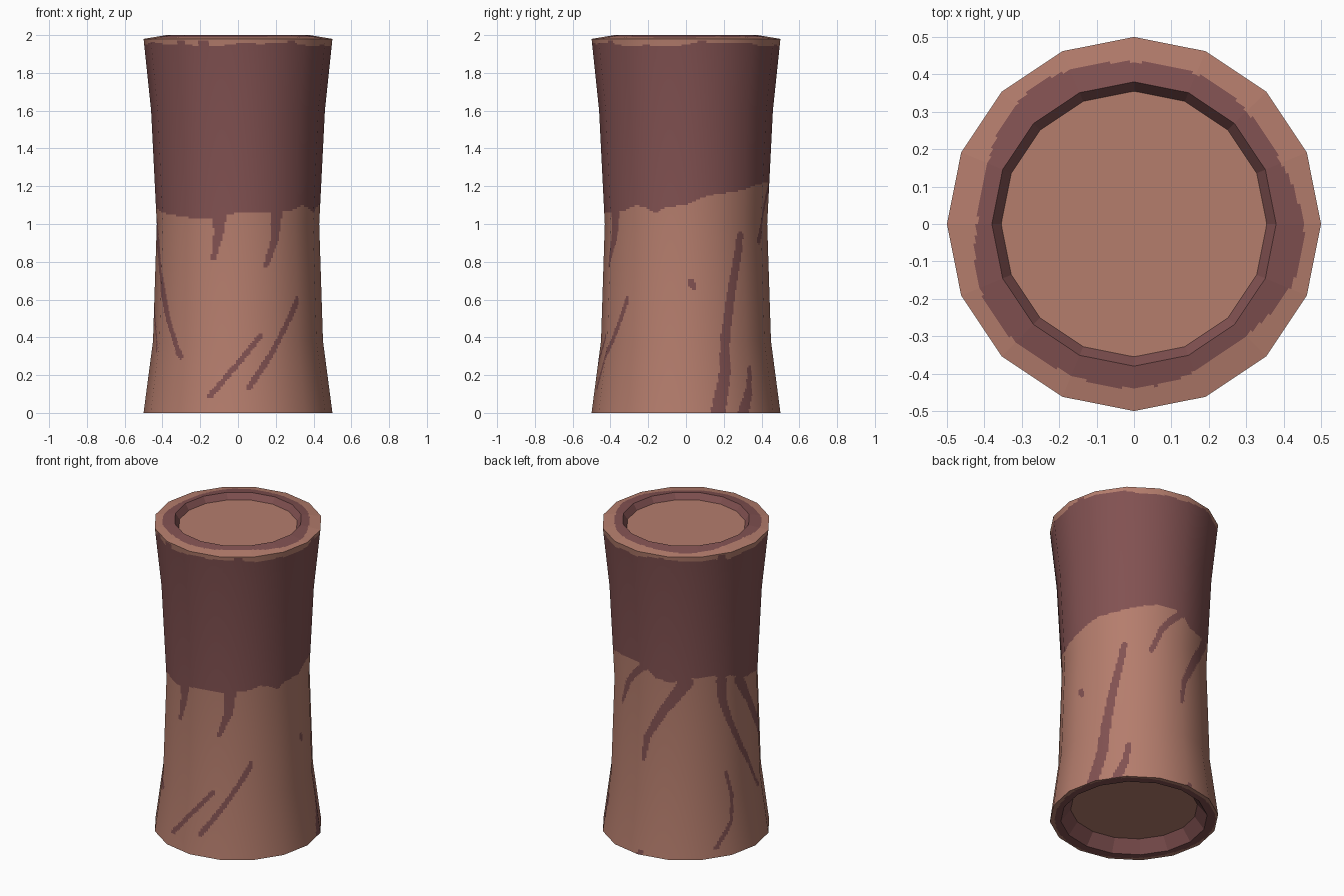
import bpy
import math
from mathutils import Vector

if "Cube" in bpy.data.objects:
    bpy.data.objects.remove(bpy.data.objects["Cube"])

SIDES, SUB = 16, 16          # 16 flat sides, each finely split so paint edges are clean
COLS = SIDES * SUB


def material(name, rgb):
    m = bpy.data.materials.new(name)
    m.diffuse_color = (*rgb, 1)
    m.use_nodes = True
    m.node_tree.nodes["Principled BSDF"].inputs["Base Color"].default_value = m.diffuse_color
    return m


clay = material("worn clay", (0.46, 0.205, 0.152))
paint = material("maroon paint", (0.222, 0.083, 0.083))

# closed profile: radius, height, rows leading to this point, kind of surface
PROFILE = [
    (0.377, 0.075, 0, ""), (0.435, 0.0, 1, "recess"), (0.5, 0.0, 8, "foot"),
    (0.45, 0.38, 38, "wall"), (0.43, 1.0, 62, "wall"), (0.46, 1.6, 60, "wall"),
    (0.5, 1.98, 50, "wall"), (0.38, 2.0, 16, "rim"), (0.355, 1.962, 1, "recess"),
]

# lower edge of the painted band: angle (degrees, -90 is the front), height
BAND = [
    (-172, 1.08), (-160, 1.06), (-135, 1.04), (-112, 1.025), (-90, 1.06), (-70, 1.06),
    (-50, 1.07), (-38, 1.10), (-27, 1.08), (-22, 1.055), (-15, 1.09), (0, 1.10),
    (15, 1.15), (40, 1.175), (60, 1.21), (80, 1.225), (90, 1.21), (100, 1.14),
    (113, 1.13), (136, 1.165), (149, 1.155), (162, 1.14), (175, 1.09),
]

# drips and streaks: start half width, end half width, then (angle, height) points
STREAKS = [
    (0.040, 0.014, [(-103, 1.06), (-104, 0.95), (-107.5, 0.82)]),
    (0.040, 0.013, [(-61, 1.08), (-62.5, 0.93), (-70, 0.78)]),
    (0.016, 0.015, [(-45, 0.60), (-50, 0.52), (-61, 0.385), (-83, 0.135)]),
    (0.014, 0.015, [(-75, 0.405), (-108, 0.09)]),
    (0.020, 0.036, [(42, 0.94), (40, 0.85), (33, 0.62), (28, 0.4), (26, 0.2), (20, 0)]),
    (0.012, 0.030, [(46, 0.24), (44, 0.12), (38, 0)]),
    (0.026, 0.016, [(90, 1.205), (82, 1.15), (73, 1.07), (64, 0.91)]),
    (0.045, 0.014, [(125, 1.13), (116, 1.03), (107, 0.94), (93, 0.75), (90, 0.60)]),
    (0.034, 0.012, [(154, 1.12), (155, 1.0), (161, 0.86), (176, 0.61), (197, 0.33)]),
    (0.035, 0.016, [(172, 1.09), (188, 0.89), (202, 0.70), (212, 0.5), (228, 0.30)]),
    (0.013, 0.013, [(157, 0.52), (162.5, 0.37), (160, 0.21), (147, 0.06)]),
    (0.022, 0.014, [(3.5, 0.69), (5.5, 0.665)]),
    (0.015, 0.015, [(92, 0.02), (91, 0)]),
]


def wrap(d):
    return (d + 180) % 360 - 180


def band_edge(a):
    pts = [(BAND[-1][0] - 360, BAND[-1][1])] + BAND + [(BAND[0][0] + 360, BAND[0][1])]
    for (a0, z0), (a1, z1) in zip(pts, pts[1:]):
        if a0 <= a <= a1:
            return z0 + (z1 - z0) * (a - a0) / (a1 - a0)
    return 1.1


def in_streak(a, z):
    k = math.radians(0.445)      # degrees to distance round the wall
    for w0, w1, pts in STREAKS:
        if not pts[-1][1] - 0.05 < z < pts[0][1] + 0.05:
            continue
        n = len(pts) - 1
        for i in range(n):
            (a0, z0), (a1, z1) = pts[i], pts[i + 1]
            px, pz = wrap(a - a0) * k, z - z0
            dx, dz = (a1 - a0) * k, z1 - z0
            t = max(0, min(1, (px * dx + pz * dz) / (dx * dx + dz * dz)))
            if math.hypot(px - t * dx, pz - t * dz) < w0 + (w1 - w0) * (i + t) / n:
                return True
    return False


def is_painted(kind, c):
    a = wrap(math.degrees(math.atan2(c.y, c.x)))
    s, r = math.radians(a), math.hypot(c.x, c.y)
    if kind == "recess":
        return True
    if kind == "foot":
        return r < 0.475 + 0.008 * math.sin(3 * s)
    if kind == "rim":
        return r < 0.436 + 0.012 * math.sin(3 * s + 2) + 0.009 * math.cos(5 * s + 1)
    if c.z > 1.9:                # worn upper edge with a few gaps
        gap = any(abs(wrap(a - g)) < 3 for g in (-55, -112, -128, 10, 150))
        return c.z < (1.972 if gap else 1.95 + 0.008 * math.sin(4 * s) + 0.004 * math.sin(11 * s))
    return c.z > band_edge(a) or in_streak(a, c.z)


# fine rows of the profile
rows, kinds = [PROFILE[0][:2]], []
for (r0, z0, _, _), (r1, z1, n, kind) in zip(PROFILE, PROFILE[1:]):
    for i in range(1, n + 1):
        rows.append((r0 + (r1 - r0) * i / n, z0 + (z1 - z0) * i / n))
        kinds.append(kind)

# points round the 16-sided outline
outline = []
for i in range(COLS):
    s, t = divmod(i, SUB)
    p, q = (Vector((math.cos(h * math.tau / SIDES), math.sin(h * math.tau / SIDES))) for h in (s, s + 1))
    outline.append(p.lerp(q, t / SUB))

verts = [(r * o.x, r * o.y, z) for r, z in rows for o in outline]
faces, face_kind = [], []
for j, kind in enumerate(kinds):
    for i in range(COLS):
        n = (i + 1) % COLS
        faces.append((j * COLS + i, j * COLS + n, (j + 1) * COLS + n, (j + 1) * COLS + i))
        face_kind.append(kind)
faces.append(tuple(reversed(range(COLS))))                       # underside panel
faces.append(tuple(len(verts) - COLS + i for i in range(COLS)))  # top panel
face_kind += ["floor", "floor"]

mesh = bpy.data.meshes.new("column")
mesh.from_pydata(verts, [], faces)
mesh.materials.append(clay)
mesh.materials.append(paint)
for f, kind in zip(mesh.polygons, face_kind):
    f.use_smooth = kind == "wall"
    f.material_index = int(kind != "floor" and is_painted(kind, f.center))

# smooth shading round the wall, flat everywhere else
normals = []
for f, kind in zip(mesh.polygons, face_kind):
    for v in f.vertices:
        x, y, z = verts[v]
        if kind == "wall":
            r = math.hypot(x, y)
            normals.append(Vector((x / r, y / r, -0.115 * (z - 1))).normalized())
        else:
            normals.append(f.normal.copy())
mesh.normals_split_custom_set(normals)

column = bpy.data.objects.new("column", mesh)
bpy.context.collection.objects.link(column)
